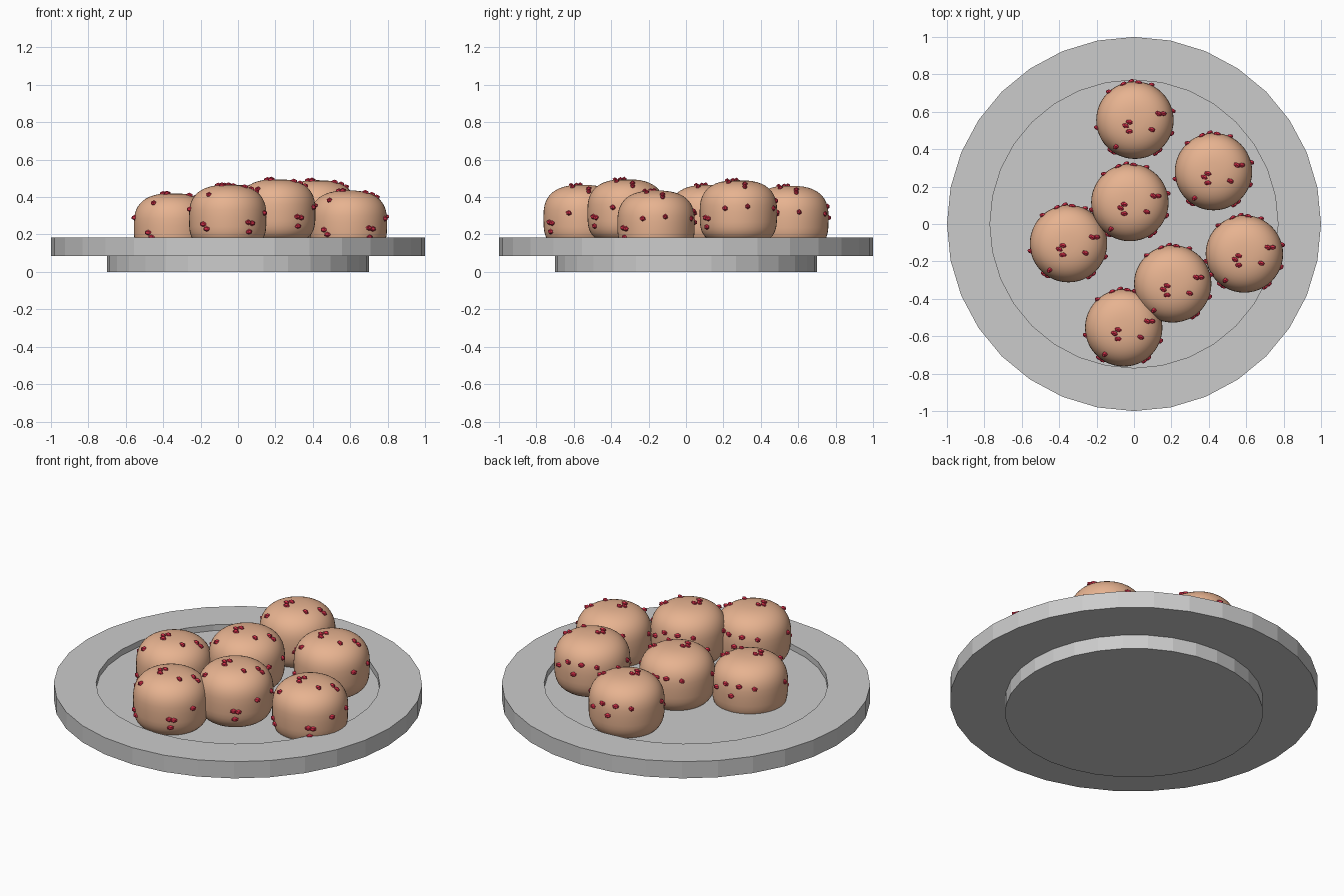
import bpy, bmesh, math, random
from mathutils import Vector, Matrix

if "Cube" in bpy.data.objects:
    bpy.data.objects.remove(bpy.data.objects["Cube"])

random.seed(4)


def material(name, color):
    m = bpy.data.materials.new(name)
    m.diffuse_color = color
    m.use_nodes = True
    m.node_tree.nodes["Principled BSDF"].inputs["Base Color"].default_value = m.diffuse_color
    return m


def finish(bm, name, mat=None, smooth=False):
    me = bpy.data.meshes.new(name)
    bmesh.ops.recalc_face_normals(bm, faces=bm.faces)
    bm.to_mesh(me)
    bm.free()
    for p in me.polygons:
        p.use_smooth = smooth
    if mat:
        me.materials.append(mat)
    ob = bpy.data.objects.new(name, me)
    bpy.context.collection.objects.link(ob)
    return ob


def lathe(profile, sides):
    """Revolve (radius, z) points about z; end rings are capped."""
    bm = bmesh.new()
    rings = [[bm.verts.new((r * math.cos(2 * math.pi * i / sides),
                            r * math.sin(2 * math.pi * i / sides), z))
              for i in range(sides)] for r, z in profile]
    for a, b in zip(rings, rings[1:]):
        for i in range(sides):
            j = (i + 1) % sides
            bm.faces.new((a[i], a[j], b[j], b[i]))
    bm.faces.new(rings[0])
    bm.faces.new(rings[-1])
    return bm


# plate: foot, wide rim and shallow recess
finish(lathe([(0.70, 0), (0.70, 0.085), (1, 0.085), (1, 0.185),
              (0.77, 0.185), (0.77, 0.15)], 32), "plate")

# bun shape: rounded top, tighter curve at the bottom
R, H = 0.207, 0.17


def bun_radius(z):
    n = 2.6 if z > 0 else 3.5
    return R * max(0, 1 - (abs(z) / H) ** n) ** (1 / n)


def bun_height(r):
    return H * max(0, 1 - (r / R) ** 2.6) ** (1 / 2.6)


def bun_profile(steps=24):
    pts = []
    for i in range(steps + 1):
        t = -math.pi / 2 + math.pi * (i + 0.1) / (steps + 0.2)
        n = 2.6 if t > 0 else 3.5
        pts.append((R * math.cos(t) ** (2 / n),
                    math.copysign(H * abs(math.sin(t)) ** (2 / n), t)))
    return pts


# sprinkles on top as (x, y), on the sides as (direction x, direction y, z)
top_spots = [(-.03, -.01), (-.05, -.03), (-.03, -.06), (.09, -.05),
             (.125, .035), (.15, .035), (-.10, -.14)]
side_spots = [(-.065, .2, .06), (-.02, .2, 0), (.02, .2, .06), (.09, .195, .02),
              (-.14, .155, .05), (-.2, -.04, .04), (-.13, -.16, -.04),
              (-.11, -.17, -.065), (.11, -.175, -.03), (.13, -.16, -.035),
              (.115, -.17, -.08), (.19, -.07, .02), (.2, .05, .03)]
spots = [Vector((x, y, bun_height(math.hypot(x, y)))) for x, y in top_spots]
for x, y, z in side_spots:
    d = Vector((x, y, 0)).normalized() * bun_radius(z)
    spots.append(Vector((d.x, d.y, z)))
turns = [random.uniform(-0.6, 0.9) for _ in spots]

dough = material("dough", (0.80, 0.45, 0.28, 1))
red = material("red_sprinkle", (0.70, 0.03, 0.07, 1))

# buns: x, y and top height
buns = [(0.005, 0.555, .46), (0.425, 0.28, .49), (-0.022, 0.115, .465),
        (-0.35, -0.105, .42), (0.207, -0.32, .495), (0.59, -0.16, .435),
        (-0.055, -0.555, .465)]
for k, (x, y, top) in enumerate(buns, 1):
    centre = Vector((x, y, top - H))
    bun = finish(lathe(bun_profile(), 48), f"bun_{k}", dough, True)
    bun.location = centre
    bm = bmesh.new()
    for p, turn in zip(spots, turns):
        m = (Matrix.Translation(p) @ Matrix.Rotation(turn, 4, 'Z')
             @ Matrix.Diagonal((1, 0.65, 0.7, 1)))
        bmesh.ops.create_icosphere(bm, subdivisions=1, radius=0.021, matrix=m)
    finish(bm, f"sprinkles_{k}", red).location = centre
